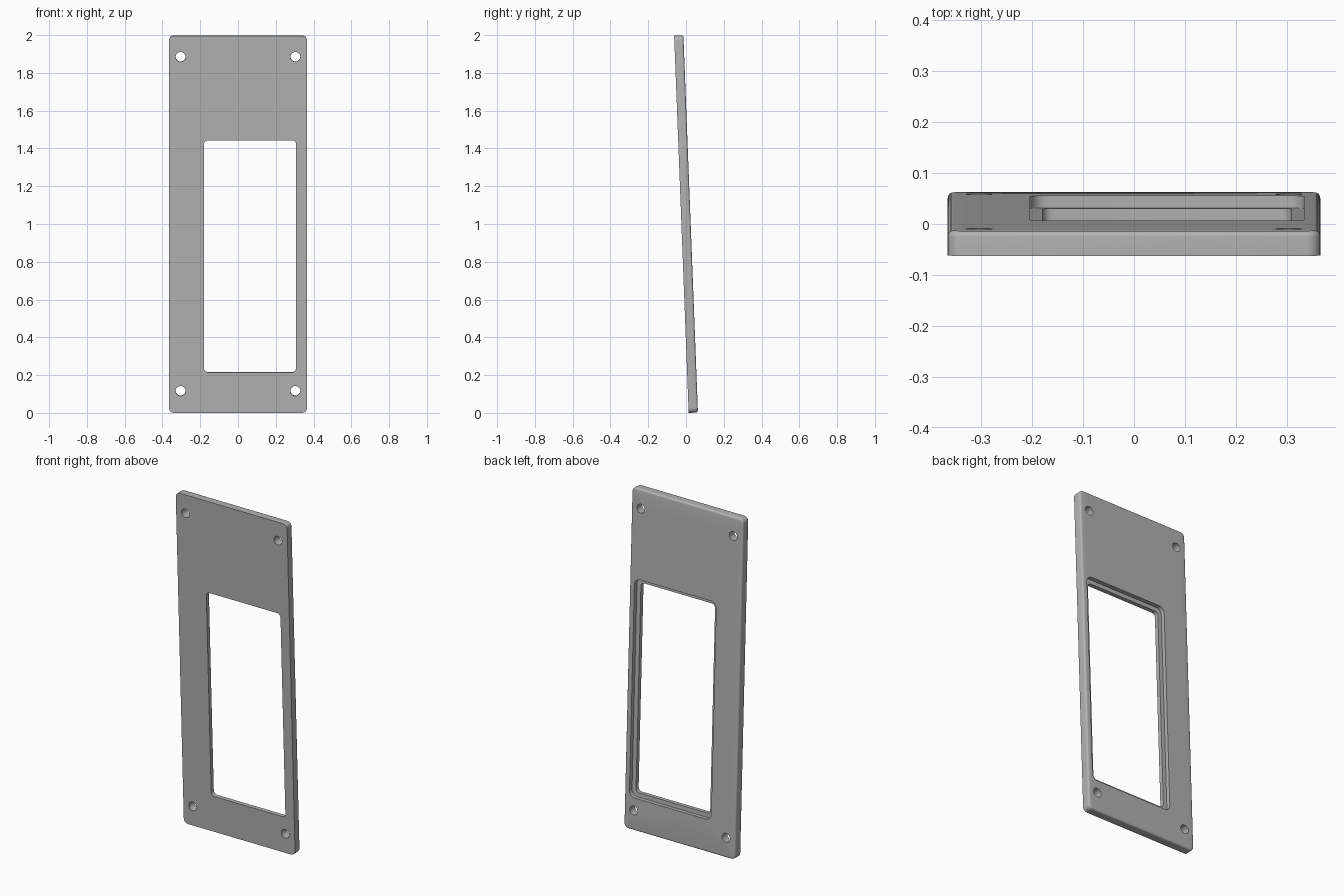
import bpy
import bmesh
from math import sin, cos, pi
from mathutils import Matrix, Vector

cube = bpy.data.objects.get("Cube")
if cube:
    bpy.data.objects.remove(cube, do_unlink=True)

WIDTH, HEIGHT, THICK, TILT = 0.732, 1.998, 0.049, 0.0385
FILLET = 0.011

grey = bpy.data.materials.new("plain grey")
grey.use_nodes = True
colour = (0.45, 0.45, 0.45, 1)
grey.diffuse_color = colour
grey.node_tree.nodes["Principled BSDF"].inputs["Base Color"].default_value = colour

bm = bmesh.new()


def ring(x0, x1, z0, z1, radius, y, steps=6):
    """Closed loop of edges: a rounded rectangle at depth y."""
    verts = []
    corners = [(x1 - radius, z1 - radius), (x0 + radius, z1 - radius),
               (x0 + radius, z0 + radius), (x1 - radius, z0 + radius)]
    for i, (cx, cz) in enumerate(corners):
        for s in range(steps + 1):
            a = (i + s / steps) * pi / 2
            verts.append(bm.verts.new((cx + radius * cos(a), y, cz + radius * sin(a))))
    return verts


def circle(cx, cz, radius, y, sides=32):
    return [bm.verts.new((cx + radius * cos(2 * pi * i / sides), y,
                          cz + radius * sin(2 * pi * i / sides))) for i in range(sides)]


def wall(*loops):
    """Join successive loops with quads."""
    for a, b in zip(loops, loops[1:]):
        for i in range(len(a)):
            j = (i + 1) % len(a)
            bm.faces.new((a[i], a[j], b[j], b[i]))


def cap(*loops):
    """Fill a flat face whose inner loops are holes."""
    edges = []
    for loop in loops:
        for a, b in zip(loop, loop[1:] + loop[:1]):
            edges.append(bm.edges.get((a, b)) or bm.edges.new((a, b)))
    bmesh.ops.triangle_fill(bm, edges=edges, use_beauty=True)


# Outer rim, with the back edge rounded over
def outline(inset, y):
    return ring(-WIDTH / 2 + inset, WIDTH / 2 - inset, inset, HEIGHT - inset, 0.027 - inset, y)


rim = [outline(0, 0)]
for k in range(6):
    a = k / 5 * pi / 2
    rim.append(outline(FILLET * (1 - cos(a)), THICK - FILLET * (1 - sin(a))))
wall(*rim)

# Window opening and the wider rebate behind it
ledge = THICK / 2
window = [ring(-0.18, 0.308, 0.215, 1.444, 0.022, y) for y in (0, ledge)]
rebate = [ring(-0.204, 0.334, 0.19, 1.469, 0.036, y) for y in (ledge, THICK)]
wall(*window)
wall(*rebate)
cap(rebate[0], window[1])

# Four screw holes
front_holes, back_holes = [], []
for x in (-0.304, 0.304):
    for z in (0.116, 1.886):
        front, back = (circle(x, z, 0.026, y) for y in (0, THICK))
        wall(front, back)
        front_holes.append(front)
        back_holes.append(back)

# Flat front and back faces
cap(rim[0], window[0], *front_holes)
cap(rim[-1], rebate[1], *back_holes)

# Lean the plate forward, then centre it and stand it on the ground
bmesh.ops.recalc_face_normals(bm, faces=bm.faces)
bm.transform(Matrix.Rotation(TILT, 4, 'X'))
mid_y = (min(v.co.y for v in bm.verts) + max(v.co.y for v in bm.verts)) / 2
bm.transform(Matrix.Translation(Vector((0, -mid_y, -min(v.co.z for v in bm.verts)))))

mesh = bpy.data.meshes.new("cover_plate")
bm.to_mesh(mesh)
bm.free()
mesh.materials.append(grey)
plate = bpy.data.objects.new("cover_plate", mesh)
bpy.context.collection.objects.link(plate)

bpy.ops.object.select_all(action='DESELECT')
plate.select_set(True)
bpy.context.view_layer.objects.active = plate
bpy.ops.object.shade_smooth_by_angle(angle=0.6)
